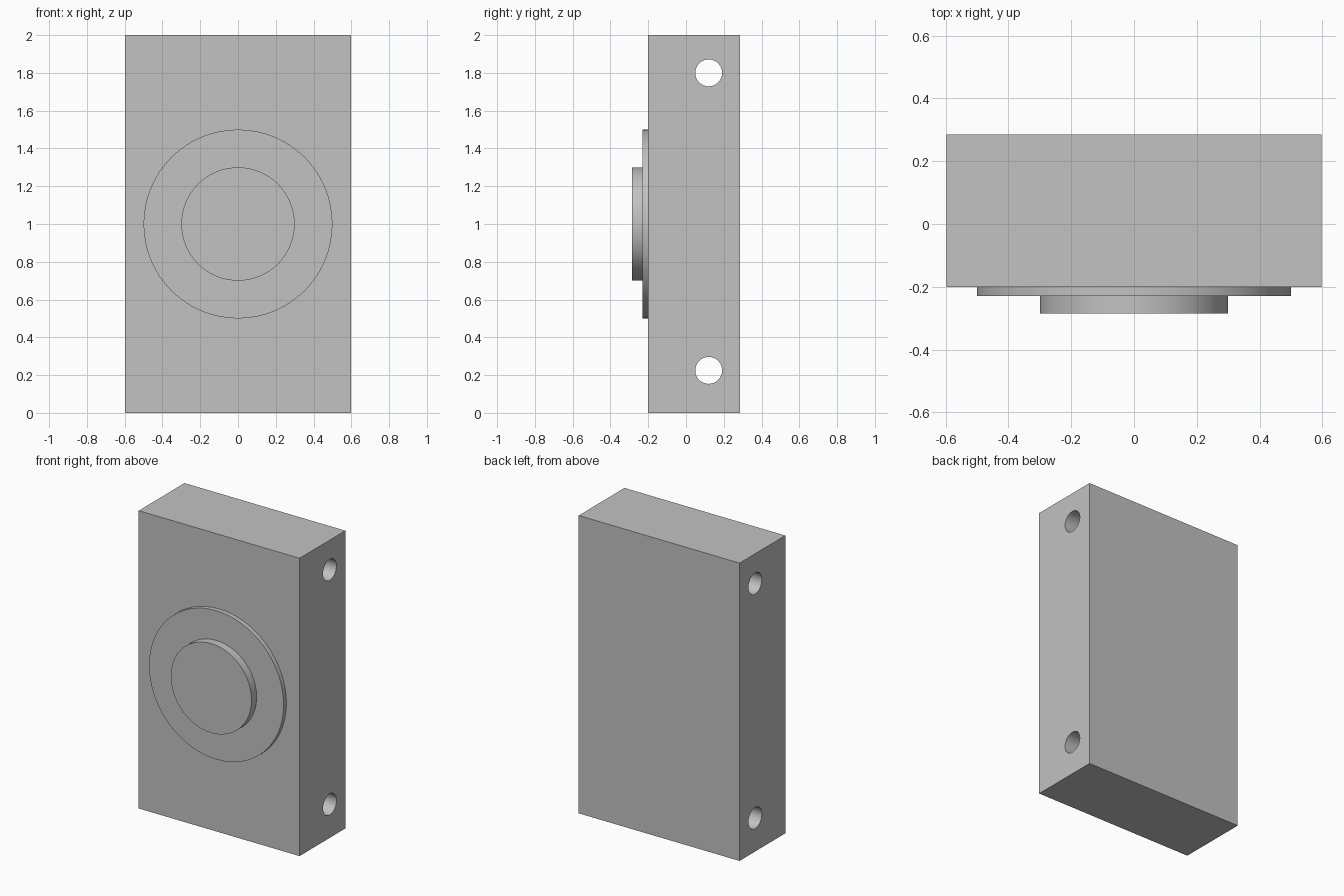
import bpy
import math

default_cube = bpy.data.objects.get("Cube")
if default_cube:
    bpy.data.objects.remove(default_cube, do_unlink=True)

# One plain grey for the whole block
GREY = (0.54, 0.54, 0.54, 1.0)
grey = bpy.data.materials.new("plain grey")
grey.use_nodes = True
grey.diffuse_color = GREY
grey.node_tree.nodes["Principled BSDF"].inputs["Base Color"].default_value = GREY

WIDTH, HEIGHT = 1.195, 2.0
FRONT, BACK = -0.2, 0.285


def finish(name):
    obj = bpy.context.object
    obj.name = name
    obj.data.materials.append(grey)
    bpy.ops.object.transform_apply(location=False, rotation=True, scale=True)
    return obj


def cylinder(name, radius, length, location, rotation, sides=64):
    bpy.ops.mesh.primitive_cylinder_add(vertices=sides, radius=radius, depth=length,
                                        location=location, rotation=rotation)
    return finish(name)


def smooth(obj):
    bpy.ops.object.select_all(action="DESELECT")
    obj.select_set(True)
    bpy.context.view_layer.objects.active = obj
    bpy.ops.object.shade_smooth_by_angle(angle=math.radians(30))


# Main block
bpy.ops.mesh.primitive_cube_add(size=1, location=(0, (FRONT + BACK) / 2, HEIGHT / 2))
bpy.context.object.scale = (WIDTH, BACK - FRONT, HEIGHT)
block = finish("block")

# Two mounting holes running right through from side to side
for z in (0.225, 1.8):
    cutter = cylinder("hole_cutter", 0.071, WIDTH + 0.2, (0, 0.12, z),
                      (0, math.pi / 2, 0))
    cutter.hide_render = True
    hole = block.modifiers.new("mounting_hole", "BOOLEAN")
    hole.operation = "DIFFERENCE"
    hole.solver = "EXACT"
    hole.object = cutter
    bpy.context.view_layer.objects.active = block
    bpy.ops.object.modifier_apply(modifier=hole.name)
    bpy.data.objects.remove(cutter, do_unlink=True)
smooth(block)

# Stepped round boss on the front, each disc seated slightly into what is behind it
for name, radius, front, seat in (("flange", 0.5, -0.23, FRONT),
                                  ("boss", 0.3, BACK * -1, -0.23)):
    back = seat + 0.01
    disc = cylinder(name, radius, back - front, (0, (front + back) / 2, HEIGHT / 2),
                    (math.pi / 2, 0, 0))
    smooth(disc)
